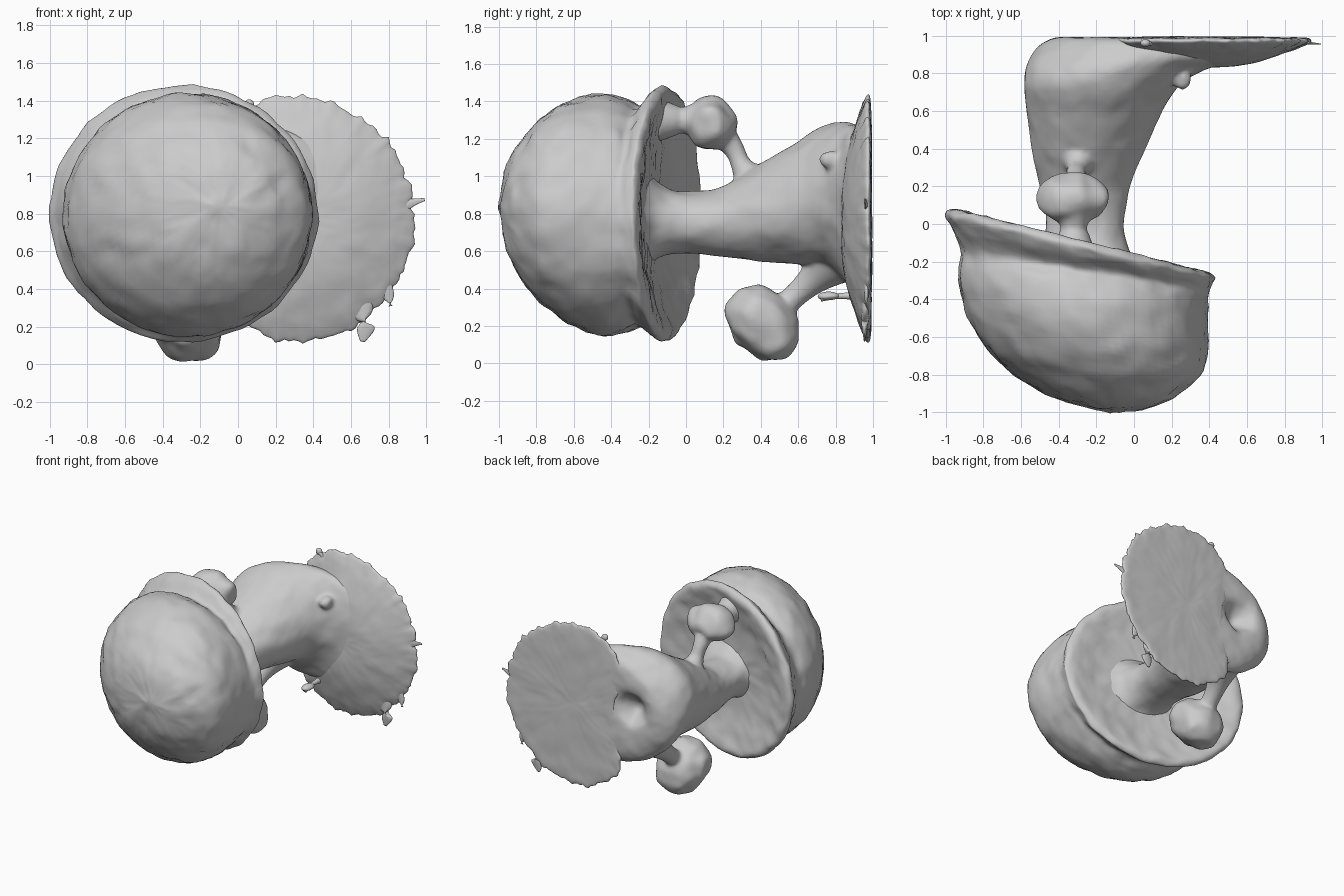
import bpy, bmesh, math
from mathutils import Vector as V, Matrix, noise


def spline(vals, t):
    # Catmull-Rom through a list of vectors
    n = len(vals) - 1
    i = min(int(t), n - 1)
    f = t - i
    a, b, c, d = vals[max(i - 1, 0)], vals[i], vals[i + 1], vals[min(i + 2, n)]
    return 0.5 * (2 * b + (c - a) * f + (2 * a - 5 * b + 4 * c - d) * f * f
                  + (3 * b - a - 3 * c + d) * f ** 3)


def loft(name, rings, steps=5, segs=96, rough=0.0, edit=None):
    # skin through elliptical rings, each given as centre, half-axis u, half-axis v
    cols = [[V(r[k]) for r in rings] for k in range(3)]
    bm = bmesh.new()
    rows = []
    for s in range((len(rings) - 1) * steps + 1):
        c, u, v = (spline(col, s / steps) for col in cols)
        row = []
        for j in range(segs):
            a = 2 * math.pi * j / segs
            p = c + u * math.cos(a) + v * math.sin(a)
            if edit:
                p = edit(p, a)
            if rough:
                p += noise.noise_vector(p * 9) * rough + noise.noise_vector(p * 24) * rough * 0.4
            row.append(bm.verts.new(p))
        rows.append(row)
    for r0, r1 in zip(rows, rows[1:]):
        for j in range(segs):
            k = (j + 1) % segs
            bm.faces.new((r0[j], r0[k], r1[k], r1[j]))
    bm.faces.new(rows[0])
    bm.faces.new(rows[-1])
    return finish(name, bm)


def finish(name, bm):
    bmesh.ops.recalc_face_normals(bm, faces=bm.faces)
    for f in bm.faces:
        f.smooth = True
    me = bpy.data.meshes.new(name)
    bm.to_mesh(me)
    bm.free()
    ob = bpy.data.objects.new(name, me)
    bpy.context.collection.objects.link(ob)
    return ob


def ball(name, loc, size, tilt=0.0, rough=0.014):
    bm = bmesh.new()
    bmesh.ops.create_icosphere(bm, subdivisions=5, radius=1)
    m = Matrix.Translation(loc) @ Matrix.Rotation(tilt, 4, 'X') @ Matrix.Diagonal((*size, 1))
    bmesh.ops.transform(bm, matrix=m, verts=bm.verts)
    for v in bm.verts:
        v.co += noise.noise_vector(v.co * 9) * rough
    return finish(name, bm)


def tube(name, pts, flat=1.0):
    # tapering tube; points are x, y, z, radius; flat squashes it in depth
    rings = []
    for i, p in enumerate(pts):
        d = V(pts[min(i + 1, len(pts) - 1)][:3]) - V(pts[max(i - 1, 0)][:3])
        d.normalize()
        u = d.cross(V((0, 1, 0) if abs(d.x) > 0.3 else (1, 0, 0))).normalized()
        v = d.cross(u)
        if abs(v.y) > abs(u.y):
            u, v = v, u
        rings.append((p[:3], u * p[3] * flat, v * p[3]))
    return loft(name, rings, segs=24)


def slanted(lx, ly, rx, ry, h, z=0.8):
    return ((lx + rx) / 2, (ly + ry) / 2, z), ((rx - lx) / 2, (ry - ly) / 2, 0), (0, 0, h)


def upright(y, x0, x1, z0, z1):
    return ((x0 + x1) / 2, y, (z0 + z1) / 2), ((x1 - x0) / 2, 0, 0), (0, 0, (z1 - z0) / 2)


# Large cap: dome, neck, flared rim and shallow hollow underside
loft("cap", [slanted(*r) for r in [
    (-0.12, -1.0, -0.06, -1.0, 0.03, 0.84),
    (-0.36, -0.95, 0.13, -0.96, 0.24, 0.83),
    (-0.55, -0.86, 0.25, -0.89, 0.38, 0.82),
    (-0.75, -0.70, 0.35, -0.80, 0.515, 0.815),
    (-0.87, -0.52, 0.385, -0.68, 0.605, 0.805),
    (-0.92, -0.36, 0.39, -0.54, 0.645, 0.795),
    (-0.925, -0.23, 0.395, -0.42, 0.625, 0.79),
    (-0.92, -0.14, 0.40, -0.35, 0.59, 0.785),
    (-0.96, -0.03, 0.415, -0.31, 0.65),
    (-1.0, 0.05, 0.42, -0.28, 0.68),
    (-0.95, 0.08, 0.37, -0.25, 0.64),
    (-0.82, 0.02, 0.24, -0.24, 0.54),
    (-0.62, -0.08, 0.1, -0.23, 0.36),
    (-0.30, -0.16, -0.25, -0.17, 0.03)]], rough=0.012)

# Main stem, flared where it meets the cap, with a swollen dimpled foot
parts = [loft("stem", [upright(*r) for r in [
    (-0.26, -0.62, 0.1, 0.45, 1.1),
    (-0.18, -0.53, 0.0, 0.54, 1.0),
    (-0.08, -0.48, -0.04, 0.585, 0.93),
    (0.05, -0.47, -0.05, 0.59, 0.92),
    (0.2, -0.5, -0.02, 0.57, 0.95),
    (0.4, -0.54, 0.06, 0.545, 1.07),
    (0.6, -0.57, 0.15, 0.53, 1.19),
    (0.73, -0.585, 0.24, 0.53, 1.27),
    (0.82, -0.575, 0.38, 0.47, 1.29),
    (0.89, -0.55, 0.6, 0.38, 1.28),
    (0.95, -0.50, 0.6, 0.4, 1.25),
    (0.985, -0.43, 0.4, 0.5, 1.18),
    (0.985, -0.35, 0.0, 0.7, 1.02),
    (0.94, -0.29, -0.1, 0.76, 0.96),
    (0.89, -0.24, -0.15, 0.81, 0.91),
    (0.87, -0.21, -0.18, 0.84, 0.88)]], rough=0.008)]

# Upper small mushroom touching the large rim
parts += [ball("upper_bud", (-0.32, 0.135, 1.285), (0.19, 0.135, 0.145), 0.3, 0.02),
          tube("upper_stalk", [(-0.31, 0.18, 1.24, 0.08), (-0.31, 0.26, 1.14, 0.055),
                               (-0.3, 0.3, 1.05, 0.06), (-0.29, 0.37, 0.96, 0.12)]),
          tube("upper_bridge", [(-0.32, -0.16, 1.3, 0.12), (-0.32, -0.06, 1.3, 0.085),
                                (-0.32, -0.02, 1.3, 0.07), (-0.32, 0.06, 1.3, 0.1)])]

# Lower small mushroom resting on the ground
parts += [ball("lower_bud", (-0.26, 0.41, 0.215), (0.2, 0.23, 0.175), -0.85, 0.025),
          tube("lower_stalk", [(-0.26, 0.46, 0.25, 0.08), (-0.26, 0.57, 0.35, 0.065),
                               (-0.24, 0.68, 0.45, 0.085), (-0.2, 0.8, 0.56, 0.15)]),
          ball("foot_knob", (0.25, 0.77, 1.09), (0.05, 0.06, 0.05))]

# Fuse the stems and small mushrooms into one soft form
bpy.ops.object.select_all(action='DESELECT')
for p in parts:
    p.select_set(True)
bpy.context.view_layer.objects.active = parts[0]
bpy.ops.object.join()
stem = bpy.context.view_layer.objects.active
fuse = stem.modifiers.new("fuse", 'REMESH')
fuse.mode = 'VOXEL'
fuse.voxel_size = 0.014
fuse.use_smooth_shade = True
soft = stem.modifiers.new("soft", 'SMOOTH')
soft.iterations = 8


# Torn base plate, pulled in beside the foot dimple, with a ragged edge
def ragged(p, a):
    dx, dz = p.x - 0.32, p.z - 0.77
    d = V((math.cos(a), math.sin(a), 0))
    r = math.hypot(dx / 0.62, dz / 0.66)
    k = 1 + r ** 8 * (0.05 * noise.noise(d * 4) + 0.05 * noise.noise(d * 13))
    if d.x < 0:
        dx *= 1 - 0.42 * d.x ** 4
    return V((0.32 + dx * k, p.y, 0.77 + dz * k))


def disc(r, y):
    return (0.32, y, 0.77), (0.61 * r, 0, 0), (0, 0, 0.65 * r)


loft("base_plate", [disc(*r) for r in [
    (0.02, 0.83), (0.3, 0.835), (0.55, 0.86), (0.8, 0.91), (0.94, 0.945),
    (1.0, 0.968), (0.97, 0.985), (0.8, 0.99), (0.4, 0.993), (0.02, 0.993)]],
    segs=160, rough=0.005, edit=ragged)

# Root threads and crumbs around the plate
for i, pts in enumerate([
        [(0.84, 0.965, 0.83, 0.05), (0.93, 0.96, 0.86, 0.02), (0.99, 0.955, 0.875, 0.008)],
        [(0.6, 0.965, 0.42, 0.08), (0.66, 0.96, 0.27, 0.06), (0.68, 0.955, 0.2, 0.045),
         (0.66, 0.955, 0.12, 0.012)],
        [(0.74, 0.965, 0.48, 0.06), (0.8, 0.965, 0.36, 0.03), (0.81, 0.96, 0.31, 0.012)],
        [(0.1, 0.92, 0.36, 0.025), (0.1, 0.82, 0.36, 0.015), (0.1, 0.72, 0.35, 0.02)],
        [(0.13, 0.96, 1.3, 0.02), (0.1, 0.96, 1.34, 0.012), (0.06, 0.96, 1.38, 0.02)]]):
    tube(f"root_thread_{i + 1}", pts, 0.35 if i < 3 else 1.0)
ball("crumb_low", (0.1, 0.76, 0.355), (0.04, 0.05, 0.025))
ball("crumb_high", (0.06, 0.96, 1.38), (0.026, 0.02, 0.026), rough=0)
